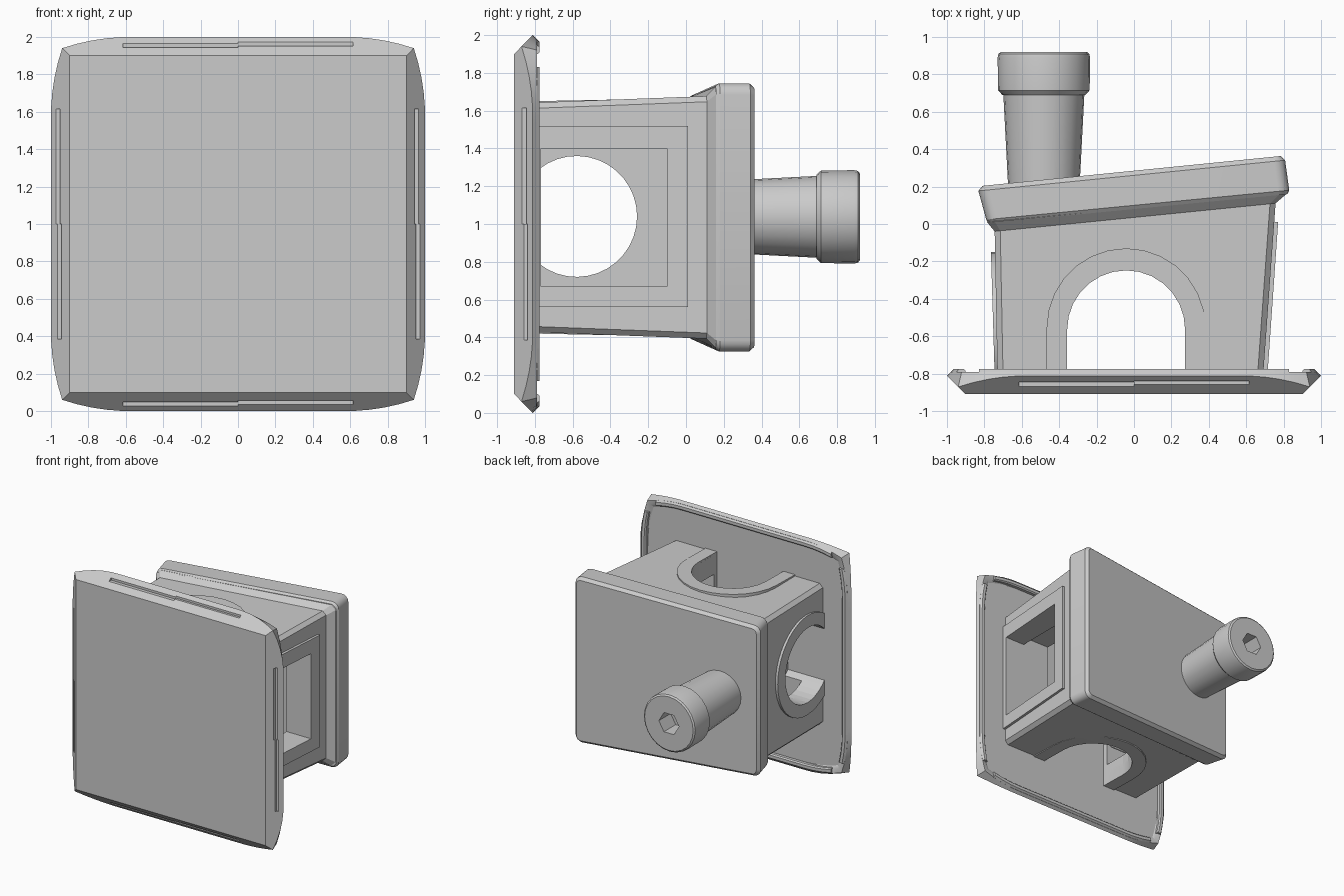
import bpy, bmesh, math
from math import sin, cos, pi

cube = bpy.data.objects.get("Cube")
if cube:
    bpy.data.objects.remove(cube)

grey = bpy.data.materials.new("plain_grey")
grey.use_nodes = True
COLOUR = (0.6, 0.6, 0.6, 1)
grey.diffuse_color = COLOUR
grey.node_tree.nodes["Principled BSDF"].inputs["Base Color"].default_value = COLOUR

MID = 1.035      # height of the housing's middle
BACK = -0.81     # back surface of the front plate


def loft(name, rings):
    """Skin equal-length rings of points and cap both ends."""
    bm = bmesh.new()
    rows = [[bm.verts.new(p) for p in ring] for ring in rings]
    n = len(rows[0])
    for a, b in zip(rows, rows[1:]):
        for i in range(n):
            j = (i + 1) % n
            bm.faces.new((a[i], a[j], b[j], b[i]))
    bm.faces.new(rows[0])
    bm.faces.new(rows[-1])
    bmesh.ops.recalc_face_normals(bm, faces=bm.faces)
    mesh = bpy.data.meshes.new(name)
    bm.to_mesh(mesh)
    bm.free()
    ob = bpy.data.objects.new(name, mesh)
    bpy.context.collection.objects.link(ob)
    mesh.materials.append(grey)
    return ob


def box(name, x, y, z):
    return loft(name, [[(x[0], v, z[0]), (x[1], v, z[0]), (x[1], v, z[1]), (x[0], v, z[1])] for v in y])


def cut(ob, cutters):
    bpy.context.view_layer.objects.active = ob
    for c in cutters:
        m = ob.modifiers.new("cut", "BOOLEAN")
        m.operation, m.solver, m.object = "DIFFERENCE", "EXACT", c
        bpy.ops.object.modifier_apply(modifier=m.name)


def discard(cutters):
    for c in cutters:
        bpy.data.objects.remove(c)


def section(x0, x1, half0, half1, y, slope, r, steps=1):
    """Rounded section, half0 tall at x0 and half1 at x1, slanted along x."""
    pts = []
    for k, (sx, sz) in enumerate([(1, 1), (-1, 1), (-1, -1), (1, -1)]):
        cx, half = (x1 - r, half1) if sx > 0 else (x0 + r, half0)
        for s in range(steps + 1):
            a = (k + s / steps) * pi / 2
            px = cx + r * cos(a)
            pts.append((px, y + slope * px, MID + sz * (half - r) + r * sin(a)))
    return pts


# Front plate: bowed sides, sloping border and shallow back
def turn(t, m, y, k):
    x, z = t, m
    for _ in range(k):
        x, z = z, -x
    return (x, y, z + 1)


def bow(t):
    return 0.06 * max(0, (abs(t) - 0.58) / 0.36) ** 2


def plate_ring(scale, y, front=False):
    pts = []
    for k in range(4):
        for i in range(24):
            t = 0.94 * (i / 12 - 1)
            m = 1 - bow(t)
            if front:
                pts.append(turn(t * 0.9 / 0.94, 0.9, y, k))
            else:
                depth = -0.91 + (m - 0.9) * 0.98 if y is None else y
                pts.append(turn(t * scale, m * scale, depth, k))
    return pts


plate = loft("front_plate", [plate_ring(1, -0.91, True), plate_ring(1, None),
                             plate_ring(0.98, -0.79), plate_ring(0.95, -0.795),
                             plate_ring(0.93, BACK)])
slots = []
for k in range(4):
    for t0, t1, m0, m1 in [(-0.615, 0, 0.943, 0.966), (0, 0.615, 0.953, 0.972)]:
        a, b = turn(t0, m0, 0, k), turn(t1, m1, 0, k)
        slots.append(box("slot_cutter", sorted((a[0], b[0])), (-1, -0.838), sorted((a[2], b[2]))))
cut(plate, slots)
discard(slots)

# Ridges along the back of the plate, following the bowed outline
for k, side in enumerate(["top", "left", "bottom", "right"]):
    profile = [(0.93, BACK - 0.01), (0.93, -0.785), (0.94, -0.775), (0.965, -0.775), (0.978, -0.79), (0.97, BACK - 0.01)]
    loft(side + "_back_ridge", [[turn(t, m - bow(t), y, k) for m, y in profile]
                                for t in (-0.83, -0.75, -0.66, -0.58, 0.58, 0.66, 0.75, 0.83)])

# Hollow housing, flaring out towards the lid
housing = loft("housing", [
    section(-0.73, 0.69, 0.603, 0.607, BACK - 0.005, 0, 0.03),
    section(-0.745, 0.757, 0.597, 0.642, 0.035, 0.1, 0.03),
    section(-0.785, 0.82, 0.635, 0.695, 0.085, 0.097, 0.04),
    section(-0.785, 0.82, 0.635, 0.695, 0.13, 0.097, 0.04)])


# Slabs for arched trims and openings, following the tapering walls
def arch(name, c, r, closed, place):
    foot = BACK - 0.005
    if closed:
        # a circle cut off by the plate
        w = math.acos((foot - c[1]) / r)
        flat = [(c[0] + r * sin(a), c[1] + r * cos(a)) for a in [w * (i / 14 - 1) for i in range(29)]]
    else:
        flat = [(c[0] + r * cos(pi * i / 14), c[1] + r * sin(pi * i / 14)) for i in range(15)]
        flat = [(c[0] + r, foot)] + flat + [(c[0] - r, foot)]
    return loft(name, [[place(u, y, lv) for u, y in flat] for lv in (0, 1)])


def roof(s):
    return lambda u, y, lv: (u, y, MID + s * (0.5 + lv * (0.115 + 0.02 * (y + 0.81))))


def side_wall(u, y, lv):
    return (-0.62 - lv * (0.125 + 0.03 * (y + 0.81)), y, u)


CENTRE, SIDE = (-0.042, -0.555), (1.04, -0.575)
trims = [arch("top_arch_trim", CENTRE, 0.425, False, roof(1)),
         arch("bottom_arch_trim", CENTRE, 0.425, False, roof(-1)),
         arch("right_round_trim", SIDE, 0.425, True, side_wall)]
frame = loft("left_window_frame", [
    [(0.69 + 0.07 * (y + 0.8) + d, y, z) for y, z in
     [(BACK - 0.005, 0.56), (0.01, 0.56), (0.01, 1.52), (BACK - 0.005, 1.52)]] for d in (-0.05, 0.024)])

upright = arch("arch_cutter", CENTRE, 0.315, False, lambda u, y, lv: (u, y - 0.008, 2 * lv))
round_hole = arch("round_cutter", SIDE, 0.32, True, lambda u, y, lv: (-1 + 0.6 * lv, y - 0.004, u))
window = box("window_cutter", (0.3, 1), (-0.767, -0.1), (0.67, 1.4))
hollow = box("hollow_cutter", (-0.56, 0.53), (-0.767, -0.05), (0.6, 1.47))
cut(housing, [hollow, window, upright, round_hole])
cut(trims[0], [upright])
cut(trims[1], [upright])
cut(trims[2], [round_hole])
cut(frame, [window])
discard([upright, round_hole, window, hollow])

# Slanted lid, taller on one side, with softened edges
lid = loft("slanted_lid", [
    section(-0.775, 0.82, 0.63, 0.695, 0.08, 0.097, 0.05, 4),
    section(-0.79, 0.83, 0.645, 0.71, 0.1, 0.097, 0.06, 4),
    section(-0.832, 0.808, 0.645, 0.71, 0.26, 0.1, 0.06, 4),
    section(-0.81, 0.785, 0.622, 0.687, 0.285, 0.1, 0.04, 4)])


# Rear pipe with a collar and a six-sided socket
def disc(r, y, n=24):
    return [(-0.482 + r * cos(2 * pi * i / n), y, 1.038 + r * sin(2 * pi * i / n)) for i in range(n)]


pipe = loft("rear_pipe", [disc(0.19, 0.18), disc(0.218, 0.72)])
collar = loft("pipe_collar", [disc(0.222, 0.69), disc(0.245, 0.715), disc(0.247, 0.89),
                              disc(0.243, 0.91), disc(0.23, 0.92)])
socket = loft("socket_cutter", [disc(0.095, 0.76, 6), disc(0.095, 1, 6)])
cut(pipe, [socket])
cut(collar, [socket])
discard([socket])

# Smooth the rounded parts, keeping crisp edges
bpy.ops.object.select_all(action="DESELECT")
for ob in (plate, lid, pipe, collar, *trims):
    ob.select_set(True)
bpy.context.view_layer.objects.active = lid
bpy.ops.object.shade_smooth_by_angle(angle=math.radians(25))
